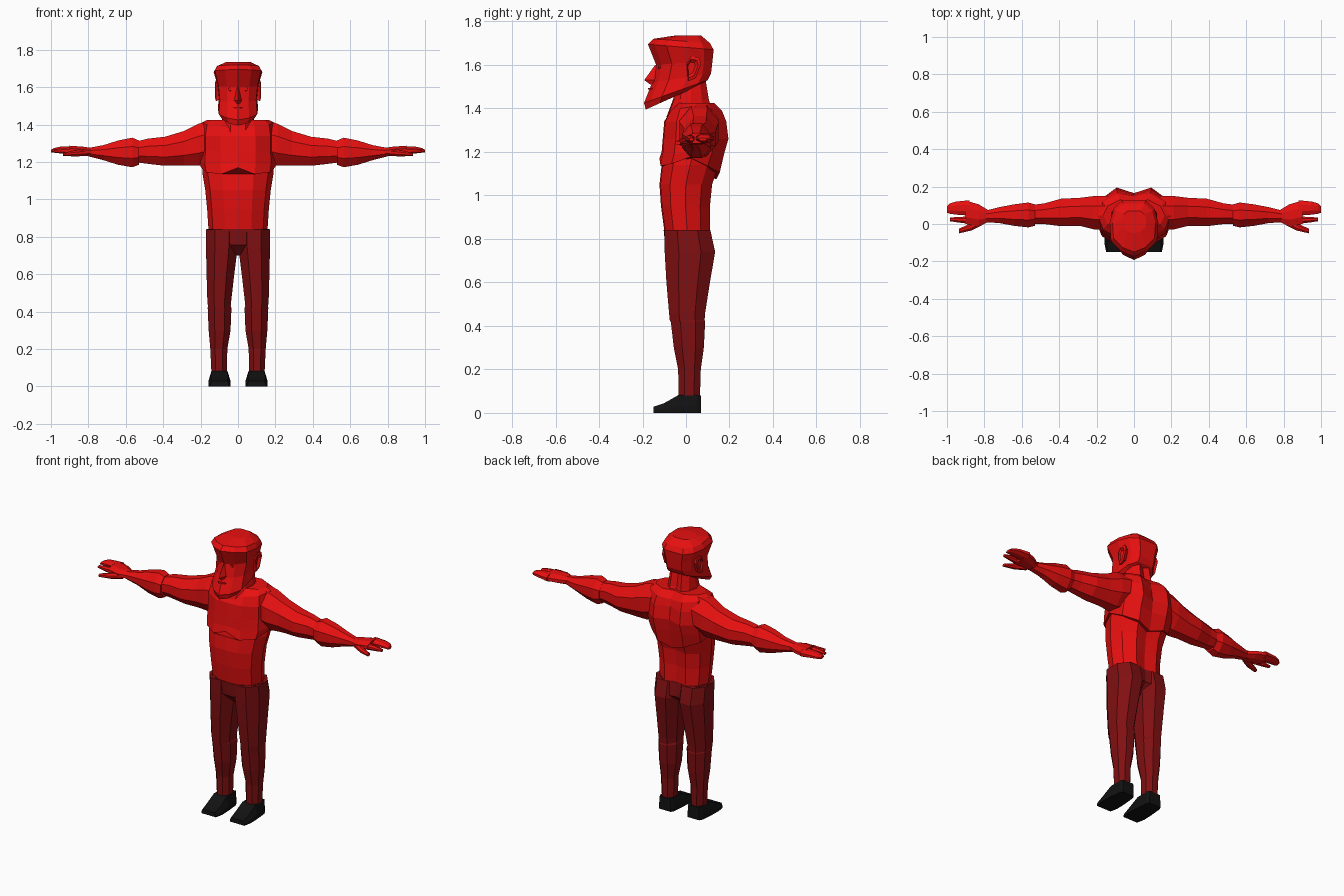
import bpy, bmesh, math


def material(name, colour):
    m = bpy.data.materials.new(name)
    m.diffuse_color = (*colour, 1)
    return m


RED = material("bright_red", (0.80, 0.005, 0.005))
DARK = material("dark_red", (0.22, 0.005, 0.006))
BLACK = material("black", (0.006, 0.006, 0.006))


def loft(name, rings, mat, mirror=False):
    """Skin a stack of rings with equal point counts and cap both ends."""
    bm = bmesh.new()
    vs = [[bm.verts.new(p) for p in r] for r in rings]
    n = len(vs[0])
    for a, b in zip(vs, vs[1:]):
        for i in range(n):
            j = (i + 1) % n
            bm.faces.new((a[i], a[j], b[j], b[i]))
    bm.faces.new(vs[0])
    bm.faces.new(vs[-1])
    bmesh.ops.recalc_face_normals(bm, faces=bm.faces)
    me = bpy.data.meshes.new(name)
    bm.to_mesh(me)
    bm.free()
    me.materials.append(mat)
    ob = bpy.data.objects.new(name, me)
    bpy.context.collection.objects.link(ob)
    if mirror:
        mod = ob.modifiers.new("Mirror", "MIRROR")
        mod.use_mirror_merge = False
    return ob


def both(half):
    """Close a half ring (front centre to back centre) across x = 0."""
    return half + [(-x, y, z) for x, y, z in half[-2:0:-1]]


def body_ring(z, w, yf, yb, dz=(0,) * 7, groove=0.015):
    d = yb - yf
    half = [(0, yf), (0.45 * w, yf + 0.005), (0.85 * w, yf + 0.2 * d), (w, yf + 0.5 * d),
            (0.85 * w, yb - 0.2 * d), (0.45 * w, yb), (0, yb - groove)]
    return both([(x, y, z + k) for (x, y), k in zip(half, dz)])


def head_ring(zf, zb, w, yf, yb):
    d = yb - yf
    half = [(0, 0), (0.55, 0.10), (0.95, 0.28), (1, 0.6), (0.85, 0.85), (0.5, 1), (0, 1)]
    return both([(w * x, yf + d * t, zf + (zb - zf) * t) for x, t in half])


def oct_xy(z, x0, x1, y0, y1, c=0.28):
    dx, dy = (x1 - x0) * c, (y1 - y0) * c
    return [(x0 + dx, y0, z), (x1 - dx, y0, z), (x1, y0 + dy, z), (x1, y1 - dy, z),
            (x1 - dx, y1, z), (x0 + dx, y1, z), (x0, y1 - dy, z), (x0, y0 + dy, z)]


def oct_yz(x, y0, y1, z0, z1):
    return [(x, p[0], p[1]) for p in oct_xy(0, y0, y1, z0, z1, 0.3)]


# Torso: waist and belly, then the overlapping chest with a notched lower edge
loft("abdomen", [body_ring(*r) for r in [
    (0.84, 0.158, -0.10, 0.11), (0.95, 0.165, -0.115, 0.11), (1.05, 0.175, -0.122, 0.12),
    (1.14, 0.19, -0.112, 0.15), (1.24, 0.19, -0.08, 0.17)]], RED)
notch = (0.035, 0, 0.01, 0.04, 0, -0.03, -0.06)
loft("chest", [
    body_ring(1.135, 0.20, -0.122, 0.155, notch),
    body_ring(1.19, 0.208, -0.112, 0.175, (0.01, 0, 0, 0.01, 0, 0, 0)),
    body_ring(1.26, 0.205, -0.107, 0.195, groove=0.03),
    body_ring(1.34, 0.205, -0.10, 0.185, groove=0.03),
    body_ring(1.39, 0.195, -0.075, 0.165, (-0.02, 0, 0.01, 0.02, 0.01, 0, -0.01)),
    body_ring(1.425, 0.165, -0.035, 0.13, (-0.03, 0, 0, 0, 0, 0, 0))], RED)

# Neck and collar
loft("neck", [body_ring(1.36, 0.09, -0.09, 0.13), body_ring(1.44, 0.085, -0.06, 0.105),
              body_ring(1.53, 0.075, -0.04, 0.09)], RED)

# Head with jutting bearded jaw and swept brow
loft("head", [head_ring(*r) for r in [
    (1.395, 1.50, 0.085, -0.185, 0.05), (1.425, 1.53, 0.108, -0.193, 0.10),
    (1.52, 1.56, 0.102, -0.155, 0.115), (1.60, 1.62, 0.110, -0.137, 0.122),
    (1.695, 1.67, 0.130, -0.175, 0.127), (1.72, 1.70, 0.115, -0.15, 0.11),
    (1.735, 1.735, 0.065, -0.05, 0.07)]], RED)

# Face: nose wedge, brow ridge above each eye, eyes, mouth and ears
loft("nose", [[(-0.012, -0.12, 1.60), (0, -0.142, 1.60), (0.012, -0.12, 1.60)],
              [(-0.025, -0.13, 1.53), (0, -0.192, 1.53), (0.025, -0.13, 1.53)],
              [(-0.015, -0.14, 1.51), (0, -0.165, 1.51), (0.015, -0.14, 1.51)]], RED)


def disc(x, y, z, r):
    return [(x + r * math.cos(a * math.pi / 3), y, z + 0.8 * r * math.sin(a * math.pi / 3))
            for a in range(6)]


loft("eye", [disc(0.04, -0.108, 1.59, 0.015), disc(0.04, -0.126, 1.59, 0.013)], RED, True)
loft("mouth", [oct_xy(1.487, -0.025, 0.025, -0.174, -0.14),
               oct_xy(1.494, -0.025, 0.025, -0.174, -0.14)], RED)


def ear_ring(x, s):
    pts = [(-0.005, -0.06), (0.03, -0.045), (0.055, 0.02), (0.045, 0.05), (0.01, 0.055), (-0.012, 0.02)]
    return [(x, 0.015 + s * a, 1.585 + s * b) for a, b in pts]


loft("ear", [ear_ring(0.09, 0.8), ear_ring(0.118, 1.0), ear_ring(0.122, 0.75),
             ear_ring(0.110, 0.5)], RED, True)

# Arms: shoulder and upper arm, then forearm with its own elbow edge
loft("upper_arm", [oct_yz(*r) for r in [
    (0.14, -0.03, 0.15, 1.20, 1.42), (0.21, -0.03, 0.15, 1.18, 1.405),
    (0.29, -0.01, 0.14, 1.18, 1.365), (0.39, -0.012, 0.135, 1.18, 1.335),
    (0.48, 0.0, 0.11, 1.19, 1.325), (0.56, 0.0, 0.10, 1.20, 1.305)]], RED, True)
loft("forearm", [oct_yz(*r) for r in [
    (0.53, -0.01, 0.105, 1.185, 1.315), (0.565, -0.018, 0.115, 1.172, 1.33),
    (0.64, -0.01, 0.105, 1.185, 1.315), (0.72, 0.005, 0.09, 1.21, 1.29),
    (0.80, 0.01, 0.07, 1.23, 1.275)]], RED, True)

# Hands: palm, grouped outer fingers, index finger and thumb
loft("palm", [oct_yz(*r) for r in [
    (0.78, 0.01, 0.075, 1.23, 1.275), (0.83, -0.012, 0.105, 1.234, 1.282),
    (0.90, 0.0, 0.125, 1.238, 1.287)]], RED, True)
loft("outer_fingers", [oct_yz(*r) for r in [
    (0.88, 0.045, 0.127, 1.24, 1.285), (0.95, 0.05, 0.12, 1.247, 1.282),
    (0.985, 0.055, 0.11, 1.25, 1.274), (1.0, 0.06, 0.095, 1.25, 1.265)]], RED, True)
loft("index_finger", [oct_yz(*r) for r in [
    (0.87, 0.0, 0.04, 1.24, 1.278), (0.94, 0.008, 0.038, 1.245, 1.275),
    (0.985, 0.015, 0.034, 1.25, 1.265)]], RED, True)
loft("thumb", [oct_yz(*r) for r in [
    (0.81, -0.005, 0.04, 1.232, 1.27), (0.87, -0.035, 0.005, 1.23, 1.262),
    (0.935, -0.05, -0.025, 1.232, 1.25)]], RED, True)

# Trousers: hips, thighs and lower legs
loft("hips", [body_ring(*r) for r in [
    (0.70, 0.06, -0.04, 0.06), (0.755, 0.155, -0.094, 0.12), (0.842, 0.168, -0.103, 0.112)]], DARK)
loft("thigh", [oct_xy(*r) for r in [
    (0.42, 0.040, 0.160, -0.074, 0.085), (0.46, 0.036, 0.164, -0.078, 0.088),
    (0.60, 0.020, 0.168, -0.090, 0.110), (0.74, 0.002, 0.171, -0.098, 0.134),
    (0.84, 0.000, 0.170, -0.100, 0.112)]], DARK, True)
loft("lower_leg", [oct_xy(*r) for r in [
    (0.07, 0.060, 0.142, -0.034, 0.064), (0.20, 0.057, 0.148, -0.036, 0.068),
    (0.30, 0.040, 0.157, -0.056, 0.082), (0.42, 0.035, 0.162, -0.070, 0.088),
    (0.44, 0.042, 0.156, -0.066, 0.080)]], DARK, True)


# Shoes: ankle block sloping down to a low square toe
def shoe_ring(y, b, t, h):
    m = 0.099
    return [(m - b, y, 0), (m + b, y, 0), (m + b, y, h * 0.4), (m + t, y, h),
            (m - t, y, h), (m - b, y, h * 0.4)]


loft("shoe", [shoe_ring(*r) for r in [
    (-0.15, 0.050, 0.042, 0.028), (-0.10, 0.060, 0.046, 0.045), (-0.035, 0.058, 0.043, 0.082),
    (0.05, 0.050, 0.043, 0.082), (0.068, 0.040, 0.036, 0.080)]], BLACK, True)
